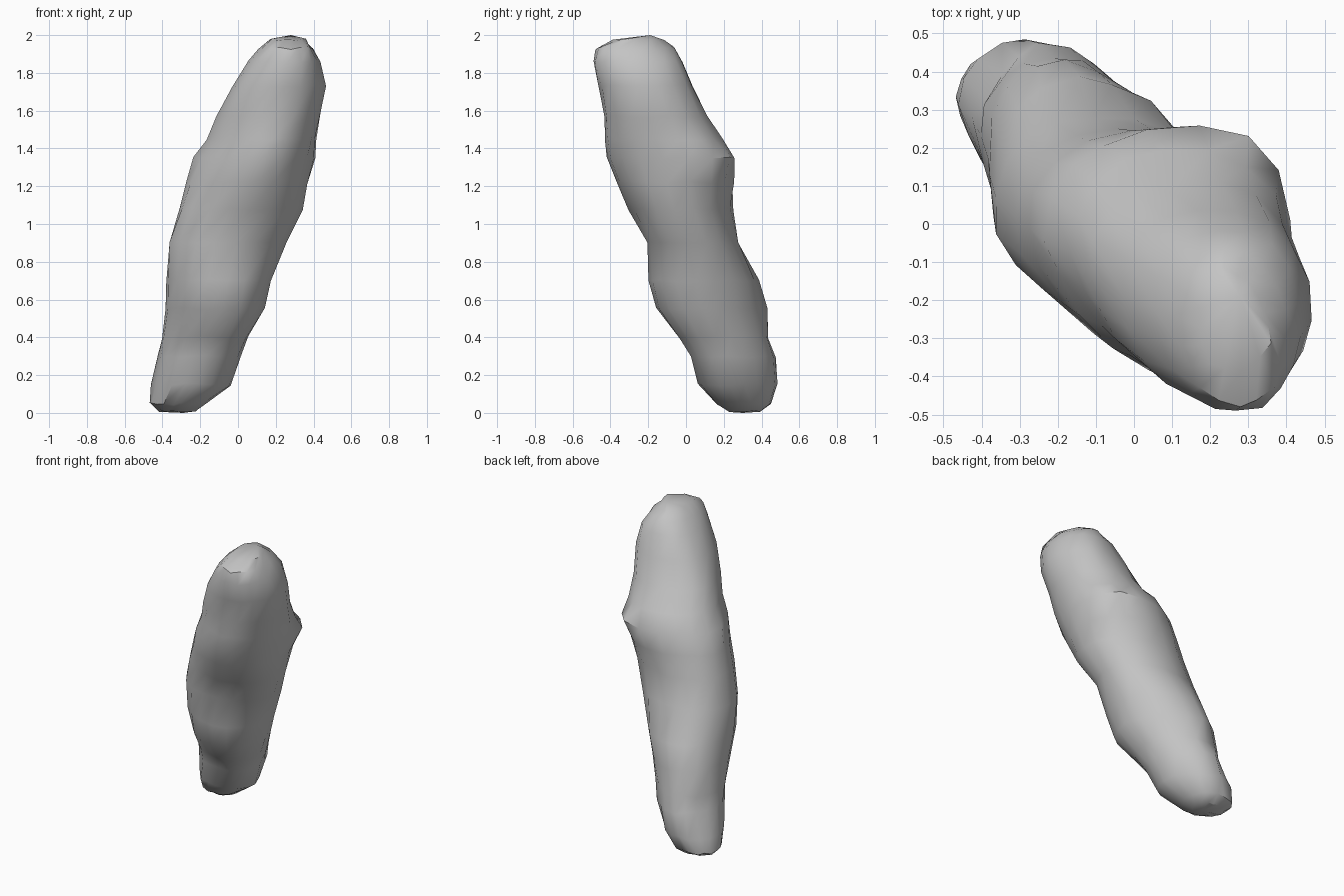
import bpy, bmesh, math, random
from mathutils import Vector

cube = bpy.data.objects.get("Cube")
if cube:
    bpy.data.objects.remove(cube, do_unlink=True)

random.seed(4)
SIDES = 18
ACROSS = Vector((1, 1, 0)).normalized()

# Horizontal slices of the leaning body:
# height, x range, y range, range across the lean
SLICES = [
    (.01, -.42, -.23, .23, .39, -.09, .1),
    (.05, -.465, -.18, .16, .45, -.14, .14),
    (.15, -.455, -.04, .06, .49, -.17, .2),
    (.3, -.425, .01, .01, .47, -.175, .225),
    (.4, -.405, .06, -.05, .44, -.2, .23),
    (.55, -.39, .14, -.16, .43, -.25, .24),
    (.7, -.375, .17, -.2, .38, -.275, .255),
    (.9, -.36, .24, -.21, .28, -.295, .27),
    (1.08, -.315, .33, -.3, .25, -.285, .285),
    (1.22, -.28, .36, -.37, .24, -.275, .32),
    (1.35, -.235, .385, -.42, .23, -.265, .37),
    (1.45, -.165, .405, -.435, .185, -.25, .32),
    (1.57, -.12, .425, -.44, .095, -.24, .28),
    (1.73, -.035, .46, -.465, .035, -.235, .25),
    (1.86, .05, .43, -.495, -.02, -.21, .215),
    (1.93, .11, .4, -.475, -.07, -.18, .16),
    (1.975, .17, .36, -.38, -.11, -.11, .1),
]

# Local dents: centre, push, radius
DENTS = [
    ((-.34, .36, .27), (.05, -.05, 0), .14),
    ((-.2, .02, .37), (.02, .03, 0), .13),
    ((.12, .22, 1.0), (-.02, -.02, 0), .15),
]


def shape_point(p):
    """Apply the dents and a little unevenness to a surface point."""
    out = p.copy()
    for centre, push, radius in DENTS:
        t = max(0, 1 - (p - Vector(centre)).length / radius)
        out += Vector(push) * t * t * (3 - 2 * t)
    out += Vector([random.uniform(-1, 1) for _ in range(3)]) * .007
    out.z = min(max(out.z, .004), 1.995)
    return out


def slice_ring(bm, z, x0, x1, y0, y1, u0, u1):
    """Slanted ellipse within the x and y limits, its flanks moved to u0 and u1."""
    phase = math.acos(-.15)
    centre = Vector(((x0 + x1) / 2, (y0 + y1) / 2, z))
    points = []
    for i in range(SIDES):
        a = math.tau * i / SIDES
        points.append(centre + Vector(((x1 - x0) / 2 * math.cos(a),
                                       (y1 - y0) / 2 * math.cos(a - phase), 0)))
    mid = centre.dot(ACROSS)
    reach = max(p.dot(ACROSS) for p in points) - mid
    ring = []
    for p in points:
        w = (p.dot(ACROSS) - mid) / reach
        shift = u1 - mid - reach if w > 0 else u0 - mid + reach
        p += ACROSS * shift * max(0, (abs(w) - .55) / .45)
        ring.append(bm.verts.new(shape_point(p)))
    return ring


# Body: skin the slices and close both ends
bm = bmesh.new()
rings = [slice_ring(bm, *s) for s in SLICES]
for low, high in zip(rings, rings[1:]):
    for i in range(SIDES):
        j = (i + 1) % SIDES
        bm.faces.new((low[i], low[j], high[j], high[i]))
for ring, tip in ((rings[0], (-.29, .3, 0)), (rings[-1], (.28, -.19, 2))):
    end = bm.verts.new(tip)
    for i in range(SIDES):
        bm.faces.new((ring[i], ring[(i + 1) % SIDES], end))
bmesh.ops.recalc_face_normals(bm, faces=bm.faces)

mesh = bpy.data.meshes.new("lumpy_body")
bm.to_mesh(mesh)
bm.free()
body = bpy.data.objects.new("lumpy_body", mesh)
bpy.context.collection.objects.link(body)

# Plain grey surface
grey = bpy.data.materials.new("plain_grey")
grey.use_nodes = True
colour = (.55, .55, .55, 1)
grey.diffuse_color = colour
grey.node_tree.nodes["Principled BSDF"].inputs["Base Color"].default_value = colour
mesh.materials.append(grey)

bpy.ops.object.select_all(action='DESELECT')
body.select_set(True)
bpy.context.view_layer.objects.active = body
bpy.ops.object.shade_smooth_by_angle(angle=math.radians(35))
